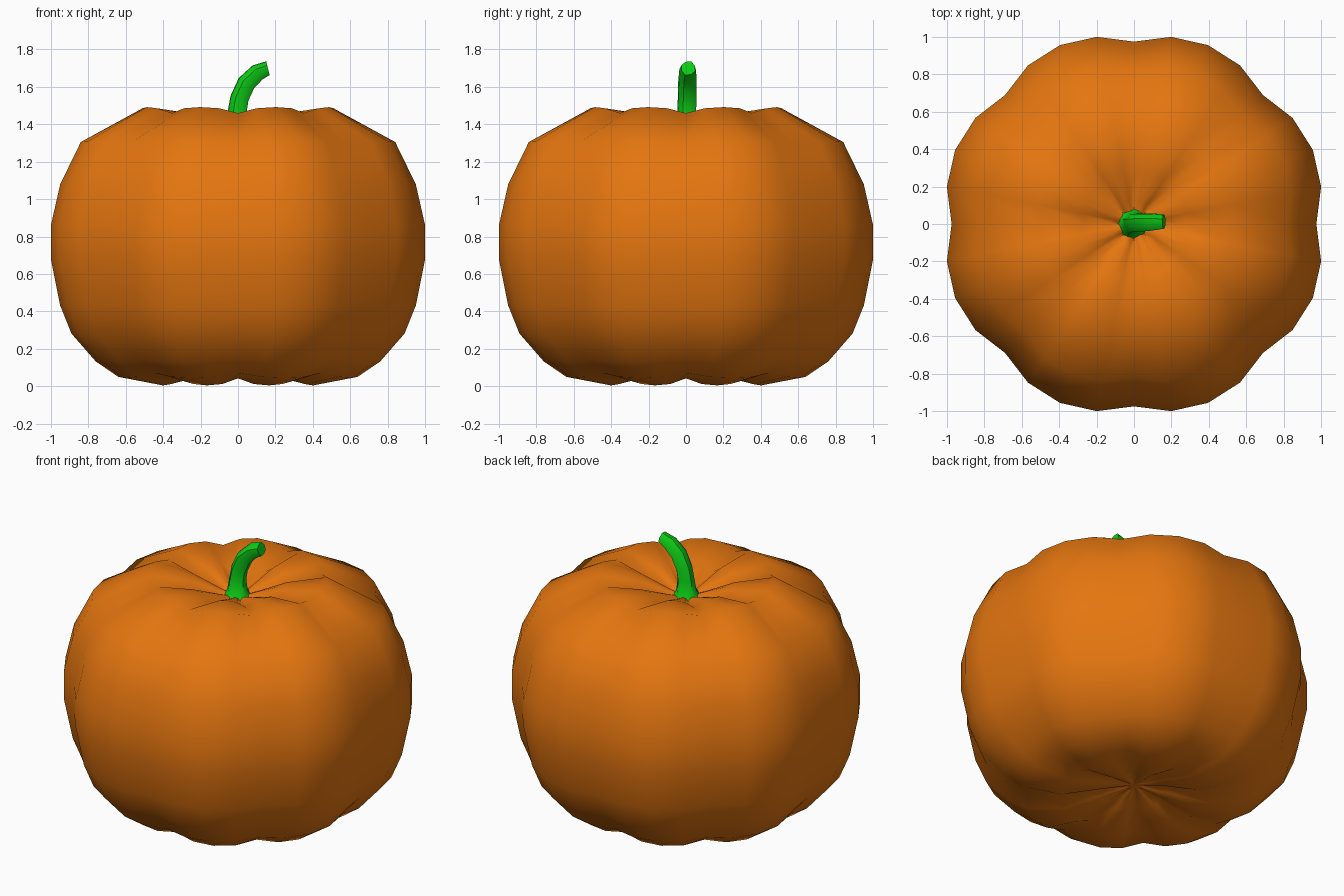
import bpy, bmesh, math
from mathutils import Vector

if "Cube" in bpy.data.objects:
    bpy.data.objects.remove(bpy.data.objects["Cube"])


def make_object(name, rings, color, angle):
    """Skin closed rings of points, cap both ends with a fan."""
    bm = bmesh.new()
    loops = [[bm.verts.new(p) for p in ring] for ring in rings]
    n = len(loops[0])
    for a, b in zip(loops, loops[1:]):
        for j in range(n):
            k = (j + 1) % n
            bm.faces.new((a[j], a[k], b[k], b[j]))
    for loop in (loops[0], loops[-1]):
        c = bm.verts.new(sum((v.co for v in loop), Vector()) / n)
        for j in range(n):
            bm.faces.new((loop[j], loop[(j + 1) % n], c))
    bmesh.ops.recalc_face_normals(bm, faces=bm.faces)
    mesh = bpy.data.meshes.new(name)
    bm.to_mesh(mesh)
    bm.free()
    obj = bpy.data.objects.new(name, mesh)
    bpy.context.collection.objects.link(obj)
    mat = bpy.data.materials.new(name + "_colour")
    mat.diffuse_color = color
    mat.use_nodes = True
    mat.node_tree.nodes["Principled BSDF"].inputs["Base Color"].default_value = mat.diffuse_color
    mesh.materials.append(mat)
    bpy.ops.object.select_all(action='DESELECT')
    obj.select_set(True)
    bpy.context.view_layer.objects.active = obj
    bpy.ops.object.shade_smooth_by_angle(angle=math.radians(angle))
    return obj


# Pumpkin body: eight lobes, four segments each
# profile rows: radius, ridge height, groove height
profile = [
    (0.05, 0.090, 0.100), (0.20, 0.055, 0.085), (0.42, 0.004, 0.042),
    (0.64, 0.045, 0.070), (0.76, 0.130, 0.140), (0.89, 0.280, 0.285),
    (0.95, 0.430, 0.430), (1.00, 0.680, 0.680), (1.00, 0.860, 0.860),
    (0.95, 1.080, 1.080), (0.84, 1.308, 1.295), (0.51, 1.492, 1.460),
    (0.28, 1.460, 1.410), (0.12, 1.400, 1.365), (0.04, 1.370, 1.355),
]
lobe_radius = (0.975, 1.02, 1.035, 1.02)
lobe_rise = (0.0, 0.8, 1.0, 0.8)

body_rings = []
for r, ridge, groove in profile:
    ring = []
    for j in range(32):
        a = math.tau * j / 32
        rr = r * lobe_radius[j % 4]
        t = lobe_rise[j % 4]
        ring.append(Vector((rr * math.cos(a), rr * math.sin(a),
                            groove + (ridge - groove) * t)))
    body_rings.append(ring)
make_object("pumpkin_body", body_rings, (0.78, 0.18, 0.005, 1), 80)

# Stem: flared foot, bending towards +x
# path rows: x, z, lean in degrees, radius
path = [
    (-0.005, 1.360, 0, 0.085), (-0.005, 1.395, 0, 0.064),
    (-0.004, 1.470, 2, 0.052), (0.008, 1.540, 15, 0.051),
    (0.045, 1.620, 34, 0.051), (0.105, 1.678, 54, 0.047),
    (0.160, 1.700, 76, 0.039),
]
stem_rings = []
for i, (x, z, lean, r) in enumerate(path):
    t = math.radians(lean)
    y0 = 0.012 * i / (len(path) - 1)
    ring = []
    for j in range(8):
        a = math.tau * (j + 0.5) / 8
        rr = r * (1.05 if j % 2 else 0.97)
        u, v = rr * math.cos(a), rr * math.sin(a)
        ring.append(Vector((x + u * math.cos(t), y0 + v, z - u * math.sin(t))))
    stem_rings.append(ring)
make_object("stem", stem_rings, (0.004, 0.62, 0.008, 1), 50)
